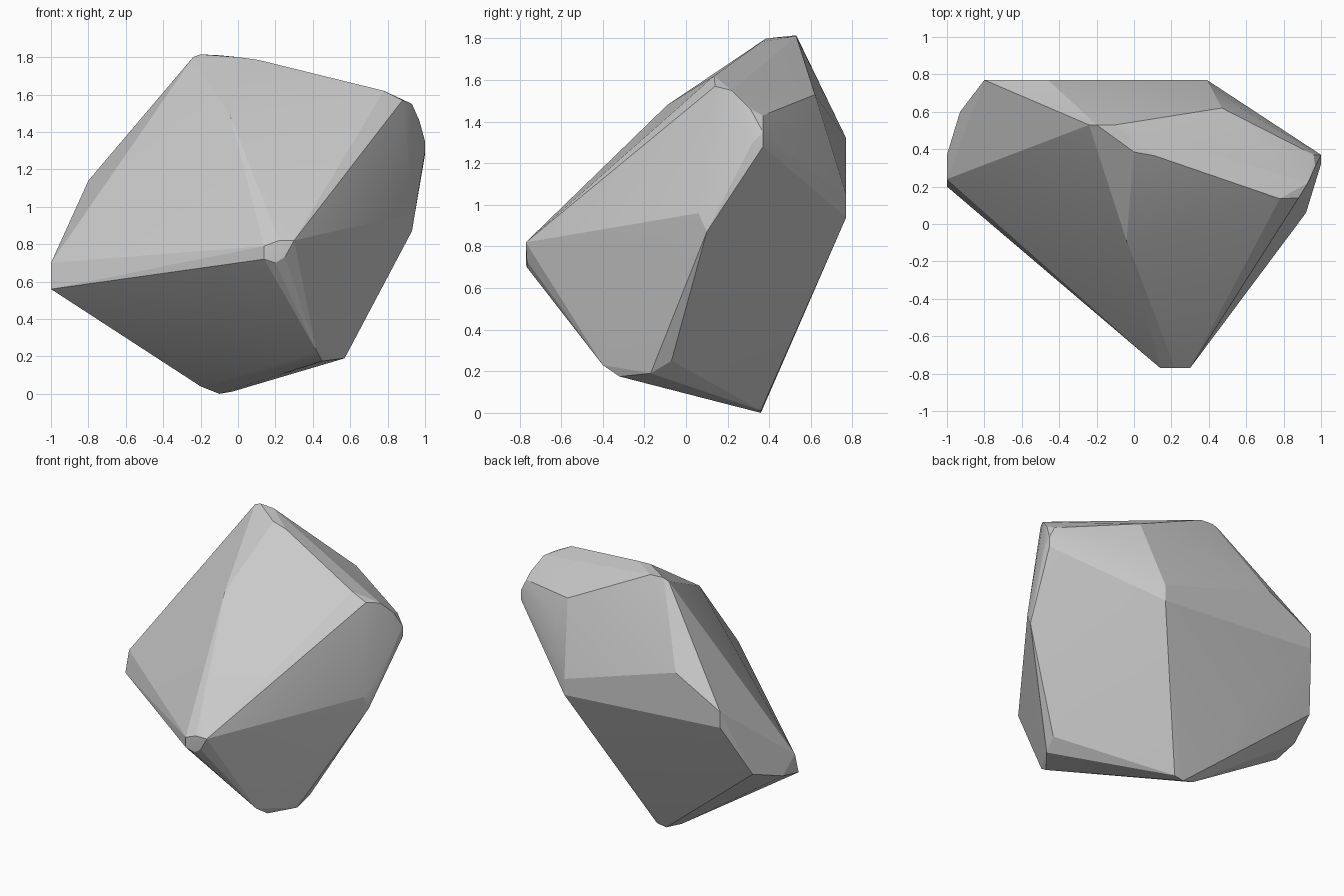
import bpy, bmesh

if "Cube" in bpy.data.objects:
    bpy.data.objects.remove(bpy.data.objects["Cube"])

# Corner clusters of the boulder; the stone is their convex skin
crown = [(-.24, .53, 1.80), (-.20, .53, 1.815), (-.10, .53, 1.81),
         (0, .385, 1.80), (.11, .365, 1.785), (-.04, -.09, 1.48)]
nose = [(.14, -.77, .72), (.14, -.77, .79), (.22, -.77, .82),
        (.30, -.77, .82), (.25, -.765, .73), (.20, -.765, .70)]
left_tip = [(-1, .24, .70), (-1, .20, .56), (-1, .37, .60), (-.93, .60, .68)]
back = [(-.80, .77, 1.14), (-.80, .77, 1.03), (-.46, .77, 1.32),
        (.39, .77, .94), (.39, .77, 1.05), (.47, .62, 1.53), (.57, .62, 1.37)]
right_shoulder = [(.78, .135, 1.62), (.88, .14, 1.57), (.93, .22, 1.55),
                  (.97, .31, 1.46), (.96, .37, 1.43), (1, .37, 1.35),
                  (1, .37, 1.28), (1, .32, 1.30), (.92, .06, .96), (.93, .10, .87)]
base = [(.60, -.07, .25), (.57, -.17, .19), (.45, -.32, .175), (.42, -.40, .23),
        (-.10, .36, 0), (-.03, .36, .012), (-.20, .33, .04)]

# Stone body
bm = bmesh.new()
for cluster in (crown, nose, left_tip, back, right_shoulder, base):
    for p in cluster:
        bm.verts.new(p)
hull = bmesh.ops.convex_hull(bm, input=bm.verts)
loose = {v for v in hull["geom_interior"] if isinstance(v, bmesh.types.BMVert)}
bmesh.ops.delete(bm, geom=[v for v in bm.verts if v in loose or not v.link_faces],
                 context='VERTS')
bmesh.ops.recalc_face_normals(bm, faces=bm.faces)
mesh = bpy.data.meshes.new("boulder")
bm.to_mesh(mesh)
bm.free()
boulder = bpy.data.objects.new("boulder", mesh)
bpy.context.collection.objects.link(boulder)

# Soften shallow creases, keep the cleaved edges crisp
bpy.context.view_layer.objects.active = boulder
boulder.select_set(True)
bpy.ops.object.shade_smooth_by_angle(angle=0.2)
